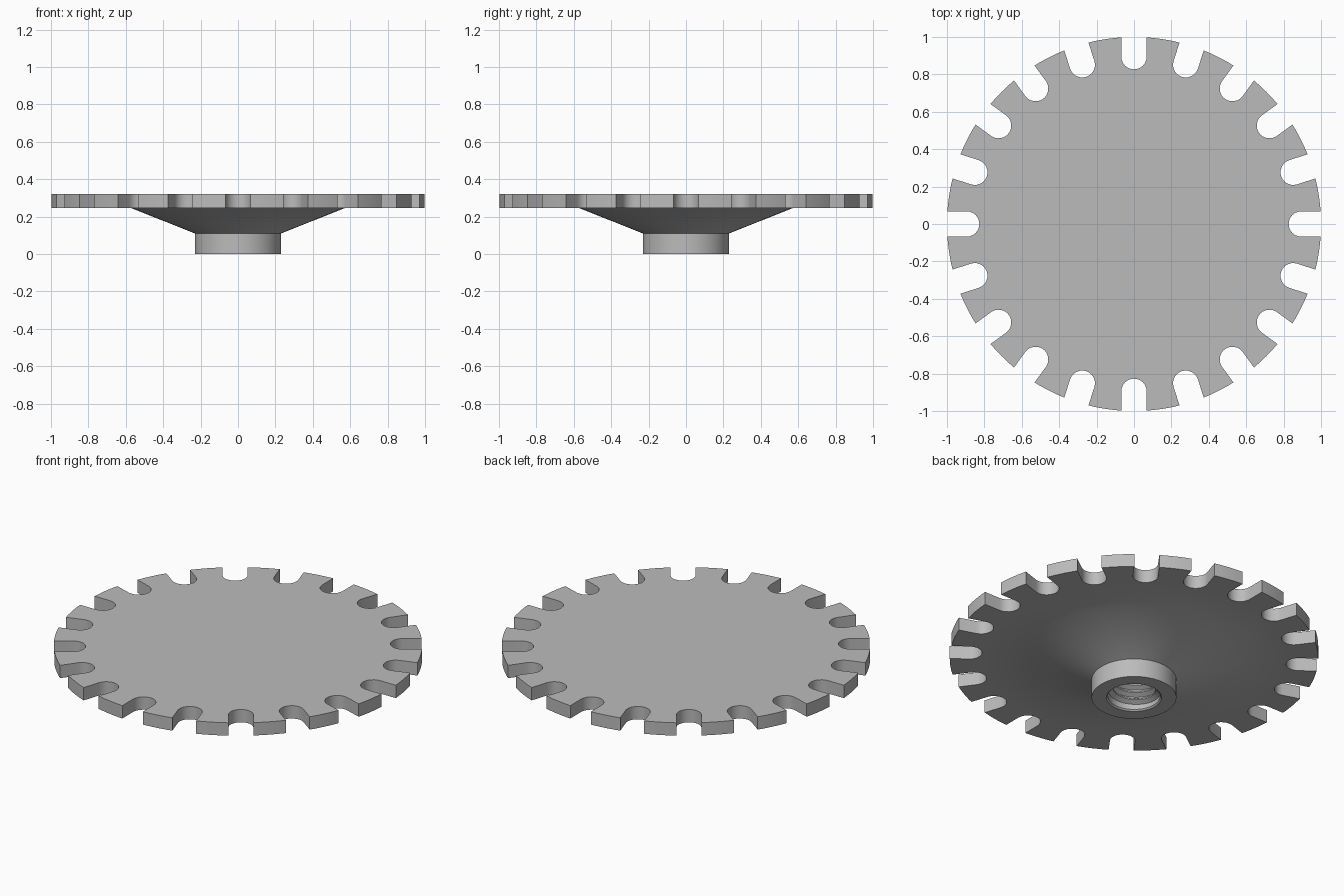
import bpy, bmesh
from math import sin, cos, pi, tau, asin, radians

cube = bpy.data.objects.get("Cube")
if cube:
    bpy.data.objects.remove(cube, do_unlink=True)

NOTCHES, SLOT, SLOT_CENTRE = 20, 0.068, 0.895
PLATE_BOTTOM, PLATE_TOP = 0.245, 0.322
SEGMENTS = 80
HOLE_R, HOLE_TOP = 0.142, 0.25

steel = bpy.data.materials.new("grey steel")
steel.use_nodes = True
grey = (0.5, 0.5, 0.5, 1)
steel.diffuse_color = grey
steel.node_tree.nodes["Principled BSDF"].inputs["Base Color"].default_value = grey


def finish(bm, name):
    bmesh.ops.recalc_face_normals(bm, faces=bm.faces)
    mesh = bpy.data.meshes.new(name)
    bm.to_mesh(mesh)
    bm.free()
    obj = bpy.data.objects.new(name, mesh)
    bpy.context.collection.objects.link(obj)
    mesh.materials.append(steel)
    bpy.ops.object.select_all(action='DESELECT')
    obj.select_set(True)
    bpy.context.view_layer.objects.active = obj
    bpy.ops.object.shade_smooth_by_angle(angle=radians(30))
    return obj


def ring(bm, r, z):
    return [bm.verts.new((r * cos(tau * i / SEGMENTS), r * sin(tau * i / SEGMENTS), z))
            for i in range(SEGMENTS)]


def bridge(bm, a, b):
    for i in range(len(a)):
        j = (i + 1) % len(a)
        bm.faces.new((a[i], a[j], b[j], b[i]))


def loop_edges(bm, loop):
    return [bm.edges.get((v, loop[i - 1])) or bm.edges.new((v, loop[i - 1]))
            for i, v in enumerate(loop)]


def notched_outline():
    points = []
    edge = asin(SLOT)
    for n in range(NOTCHES):
        turn = tau * n / NOTCHES
        # round-ended slot, then the outer arc to the next slot
        local = []
        for k in range(13):
            a = -pi / 2 - pi * k / 12
            local.append((SLOT_CENTRE + SLOT * cos(a), SLOT * sin(a)))
        for k in range(7):
            a = edge + (tau / NOTCHES - 2 * edge) * k / 6
            local.append((cos(a), sin(a)))
        points += [(x * cos(turn) - y * sin(turn), x * sin(turn) + y * cos(turn))
                   for x, y in local]
    return points


# Notched plate, conical underside and bored hub as one body
bm = bmesh.new()
outline = notched_outline()
top = [bm.verts.new((x, y, PLATE_TOP)) for x, y in outline]
under = [bm.verts.new((x, y, PLATE_BOTTOM)) for x, y in outline]
bm.faces.new(top)
bridge(bm, under, top)
profile = [(0.57, PLATE_BOTTOM), (0.23, 0.11), (0.23, 0), (0.15, 0),
           (HOLE_R, 0.008), (HOLE_R, HOLE_TOP)]
rings = [ring(bm, r, z) for r, z in profile]
for a, b in zip(rings, rings[1:]):
    bridge(bm, a, b)
bm.faces.new(rings[-1])
bmesh.ops.triangle_fill(bm, use_beauty=True, normal=(0, 0, -1),
                        edges=loop_edges(bm, under) + loop_edges(bm, rings[0]))
finish(bm, "notched_plate_and_hub")

# Helical thread ridge lining the bore
bm = bmesh.new()
pitch, turns, steps = 0.045, 4.6, 40
section = [(HOLE_R + 0.003, -0.021), (0.116, -0.004), (0.116, 0.004), (HOLE_R + 0.003, 0.021)]
previous = None
count = int(turns * steps)
for i in range(count + 1):
    a = tau * i / steps
    z0 = 0.03 + pitch * i / steps
    current = [bm.verts.new((r * cos(a), r * sin(a), z0 + dz)) for r, dz in section]
    if previous:
        bridge(bm, previous, current)
    if i in (0, count):
        bm.faces.new(current)
    previous = current
finish(bm, "bore_thread")
